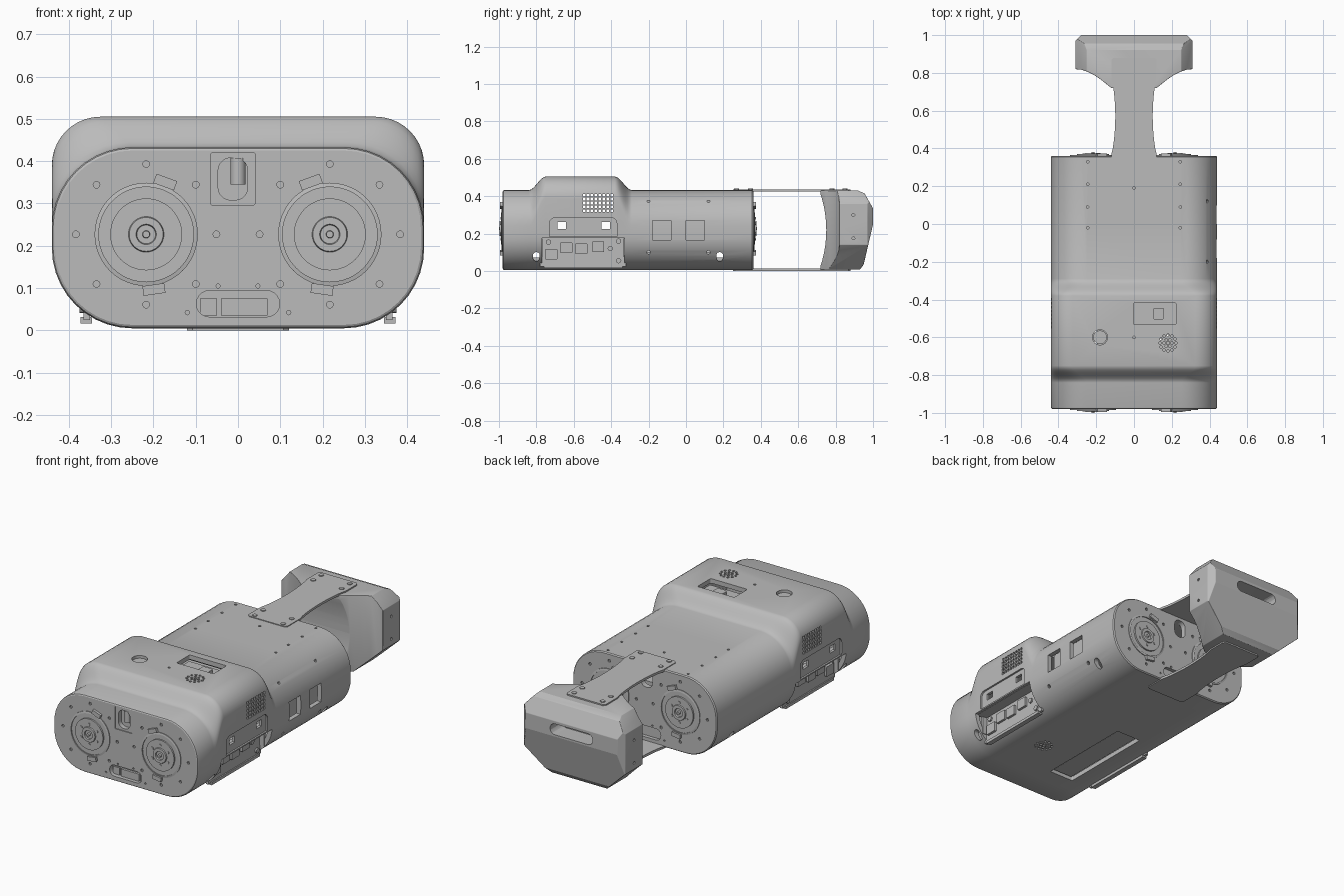
import bpy
import bmesh
import math
from mathutils import Vector

default_cube = bpy.data.objects.get("Cube")
if default_cube:
    bpy.data.objects.remove(default_cube, do_unlink=True)

grey = bpy.data.materials.new("plain grey")
grey.use_nodes = True
grey.diffuse_color = (0.5, 0.5, 0.5, 1)
grey.node_tree.nodes["Principled BSDF"].inputs["Base Color"].default_value = grey.diffuse_color

FRONT, BACK = -0.98, 0.36
HALF_WIDTH, FLOOR, ROOF, HUMP_ROOF = 0.44, 0.005, 0.433, 0.505
HUB_X, HUB_Z = 0.217, 0.227


# ---- helpers ----
def rounded(u, v, width, height, radius=0.0, steps=5):
    """Rounded rectangle outline; radius may be one value or (bottom, top)."""
    low, high = radius if isinstance(radius, tuple) else (radius, radius)
    points = []
    corners = [(1, -1, low, -90), (1, 1, high, 0), (-1, 1, high, 90), (-1, -1, low, 180)]
    for su, sv, r, start in corners:
        cu, cv = u + su * (width / 2 - r), v + sv * (height / 2 - r)
        for i in range(steps + 1 if r else 1):
            a = math.radians(start + 90 * i / steps)
            points.append((cu + r * math.cos(a), cv + r * math.sin(a)))
    return points


def circle(u, v, radius, count=16):
    angles = [math.tau * i / count for i in range(count)]
    return [(u + radius * math.cos(a), v + radius * math.sin(a)) for a in angles]


def place(axis, along, u, v):
    return {"x": (along, u, v), "y": (u, along, v), "z": (u, v, along)}[axis]


def loft(bm, axis, sections):
    """Skin a list of (position, outline) sections and cap both ends."""
    rings = [[bm.verts.new(place(axis, at, *p)) for p in outline] for at, outline in sections]
    n = len(rings[0])
    for a, b in zip(rings, rings[1:]):
        for i in range(n):
            j = (i + 1) % n
            bm.faces.new((a[i], a[j], b[j], b[i]))
    bm.faces.new(rings[0])
    bm.faces.new(rings[-1])


def prism(bm, axis, outline, low, high):
    loft(bm, axis, [(low, outline), (high, outline)])


def finish(name, bm, smooth=True):
    bmesh.ops.recalc_face_normals(bm, faces=bm.faces)
    mesh = bpy.data.meshes.new(name)
    bm.to_mesh(mesh)
    bm.free()
    mesh.materials.append(grey)
    obj = bpy.data.objects.new(name, mesh)
    bpy.context.collection.objects.link(obj)
    if smooth:
        shade(obj)
    return obj


def activate(obj):
    bpy.ops.object.select_all(action="DESELECT")
    obj.select_set(True)
    bpy.context.view_layer.objects.active = obj


def shade(obj):
    activate(obj)
    bpy.ops.object.shade_smooth_by_angle(angle=math.radians(30))


def carve(obj, bm, operation="DIFFERENCE"):
    """Apply a boolean made from a temporary mesh."""
    cutter = finish("cutter", bm, smooth=False)
    cutter.hide_render = True
    mod = obj.modifiers.new("carve", "BOOLEAN")
    mod.operation, mod.solver, mod.object = operation, "EXACT", cutter
    activate(obj)
    bpy.ops.object.modifier_apply(modifier=mod.name)
    bpy.data.objects.remove(cutter, do_unlink=True)


def solid(name, *prisms):
    bm = bmesh.new()
    for p in prisms:
        prism(bm, *p)
    return finish(name, bm)


# ---- body shell: rounded tube with a raised hump ----
def hump(y):
    t = min(max(min((y + 0.84) / 0.09, (-0.29 - y) / 0.09), 0), 1)
    return t * t * (3 - 2 * t)


def body_section(y, inset):
    h = hump(y)
    top = ROOF + (HUMP_ROOF - ROOF) * h - inset
    low = FLOOR + inset
    radii = (0.19 - inset, 0.19 - 0.075 * h - inset)
    return y, rounded(0, (top + low) / 2, 2 * (HALF_WIDTH - inset), top - low, radii, 10)


ramps = [start + 0.09 * i / 8 for start in (-0.84, -0.38) for i in range(9)]
bm = bmesh.new()
ends = [(FRONT, 0.008), (FRONT + 0.003, 0.003), (FRONT + 0.01, 0)]
loft(bm, "y", [body_section(y, i) for y, i in ends] + [body_section(y, 0) for y in ramps]
     + [body_section(BACK - 0.006, 0), body_section(BACK, 0.005)])
body = finish("body_shell", bm, smooth=False)

bm = bmesh.new()
loft(bm, "y", [body_section(y, 0.025) for y in [FRONT + 0.03] + ramps + [BACK - 0.03]])
carve(body, bm)

# shallow recesses and the connector bays
bm = bmesh.new()
prism(bm, "y", rounded(-0.012, 0.358, 0.106, 0.124, 0.006), FRONT - 0.02, FRONT + 0.005)
for s in (-1, 1):
    prism(bm, "x", rounded(-0.55, 0.235, 0.36, 0.1, (0, 0.03)), s * 0.43, s * 0.5)
    prism(bm, "x", rounded(-0.55, 0.105, 0.44, 0.145), s * 0.365, s * 0.5)
carve(body, bm)

# openings and screw holes
bm = bmesh.new()
for s in (-1, 1):
    for y in (-0.665, -0.43):
        prism(bm, "x", rounded(y, 0.243, 0.045, 0.036), s * 0.38, s * 0.5)
    for i in range(8):
        for j in range(5):
            prism(bm, "x", rounded(-0.545 + 0.021 * i, 0.322 + 0.021 * j, 0.014, 0.014),
                  s * 0.37, s * 0.5)
    for y in (-0.8, -0.355, 0.18):
        prism(bm, "x", rounded(y, 0.077, 0.036, 0.048, 0.017), s * 0.36, s * 0.5)
    for y in (0.33, 0.21, 0.09, -0.02):
        prism(bm, "z", circle(s * 0.245, y, 0.007, 8), ROOF - 0.01, ROOF + 0.05)
    for end, out in ((FRONT, -1), (BACK, 1)):
        for u, v in circle(s * HUB_X, HUB_Z, 0.166, 8):
            prism(bm, "y", circle(u, v, 0.008, 10), end - out * 0.01, end + out * 0.02)
        for u, v in ((0.12, 0.042), (0.047, 0.105)):
            prism(bm, "y", circle(s * u, v, 0.005, 8), end - out * 0.01, end + out * 0.02)
for y in (-0.13, 0.05):
    prism(bm, "x", rounded(y, 0.218, 0.098, 0.104), 0.38, 0.5)
for y in (-0.2, 0.12):
    for z in (0.1, 0.375):
        prism(bm, "x", circle(y, z, 0.009, 10), 0.385, 0.5)
for end in (FRONT, BACK):
    prism(bm, "y", rounded(0, 0.063, 0.196, 0.062, 0.03), end - 0.04, end + 0.04)
    prism(bm, "y", rounded(-0.012, 0.358, 0.07, 0.1, 0.03), end - 0.04, end + 0.04)
prism(bm, "z", rounded(0.11, -0.475, 0.225, 0.115, 0.008), 0.45, 0.55)
prism(bm, "z", circle(-0.18, -0.6, 0.04, 32), 0.45, 0.55)
prism(bm, "z", rounded(-0.135, -0.48, 0.15, 0.55, 0.008), -0.05, 0.05)
for y, z in ((-0.6, HUMP_ROOF), (0.19, ROOF)):
    prism(bm, "z", circle(0, y, 0.007, 8), z - 0.01, z + 0.03)
for x, y, low, high in ((0.18, -0.63, 0.46, 0.55), (0.14, -0.57, -0.05, 0.05)):
    for ring, count in ((0.0, 1), (0.02, 6), (0.042, 12)):
        for u, v in circle(x, y, ring, count):
            prism(bm, "z", circle(u, v, 0.007, 8), low, high)
carve(body, bm)
shade(body)

# ---- parts behind the openings ----
solid("electronics_deck", ("y", rounded(0, 0.21, 0.76, 0.2, 0.02), -0.2, 0.3))
solid("battery_block", ("z", rounded(-0.135, -0.48, 0.12, 0.53), 0.018, 0.1))
solid("display_module", ("z", rounded(0.11, -0.475, 0.25, 0.14), 0.44, 0.462),
      ("z", rounded(0.13, -0.475, 0.06, 0.06, 0.01), 0.462, 0.48))
solid("round_button", ("z", circle(-0.18, -0.6, 0.036, 32), 0.47, 0.492))
solid("camera_lens", ("z", circle(0, FRONT + 0.018, 0.018, 20), 0.345, 0.408))
solid("camera_backing", ("y", rounded(-0.012, 0.358, 0.1, 0.12), FRONT + 0.03, FRONT + 0.05))
for name, y in (("front", FRONT + 0.02), ("back", BACK - 0.04)):
    solid(name + "_slot_connectors", ("y", rounded(-0.07, 0.055, 0.04, 0.04), y, y + 0.02),
          ("y", rounded(0.015, 0.055, 0.11, 0.04), y - 0.005, y + 0.02),
          ("y", rounded(0, 0.065, 0.24, 0.07), y + 0.008, y + 0.02))

# connector bays on both sides
for side, s in (("left", 1), ("right", -1)):
    solid(side + "_connector_panel",
          ("x", rounded(-0.55, 0.105, 0.46, 0.16), s * 0.35, s * 0.365),
          ("x", rounded(-0.55, 0.182, 0.46, 0.012), s * 0.35, s * 0.425),
          ("x", rounded(-0.55, 0.024, 0.42, 0.016), s * 0.345, s * 0.372),
          *[("x", rounded(y, 0.125, 0.012, 0.1), s * 0.355, s * 0.392) for y in (-0.772, -0.328)])
    sockets = [(-0.72, 0.09), (-0.64, 0.125), (-0.56, 0.12), (-0.47, 0.13)]
    solid(side + "_sockets",
          *[("x", rounded(y, z, 0.065, 0.055, 0.004), s * 0.362, s * 0.378) for y, z in sockets],
          *[("x", circle(y, z, 0.014, 12), s * 0.362, s * 0.374)
            for y, z in ((-0.405, 0.12), (-0.36, 0.16), (-0.735, 0.155), (-0.36, 0.055))])

# ---- motor hubs: turned profile (radius, height) on both ends ----
HUB_PROFILE = [(0.122, -0.005), (0.122, 0.004), (0.112, 0.006), (0.112, 0.001), (0.085, 0.001),
               (0.085, 0.01), (0.042, 0.01), (0.04, 0.016), (0.024, 0.016), (0.022, 0.009),
               (0.009, 0.009), (0.008, 0.02)]
for end_name, end, out in (("front", FRONT, -1), ("back", BACK, 1)):
    for side, s in (("left", 1), ("right", -1)):
        x = s * HUB_X
        bm = bmesh.new()
        loft(bm, "y", [(end + out * h, circle(x, HUB_Z, r, 48)) for r, h in HUB_PROFILE])
        finish(f"{end_name}_{side}_hub", bm)
        solid(f"{end_name}_{side}_hub_bolts",
              *[("y", circle(u, v, 0.008, 10), end, end + out * 0.013)
                for u, v in [(x + b, HUB_Z + a) for a, b in circle(0, 0, 0.055, 6)]])
        clips = []
        for angle in (110, 262):
            a = math.radians(angle)
            radial = Vector((math.cos(a), math.sin(a)))
            tangent = Vector((-radial.y, radial.x))
            quad = [radial * r + tangent * t
                    for r, t in ((0.12, -0.026), (0.143, -0.026), (0.143, 0.026), (0.12, 0.026))]
            clips.append(("y", [(x + s * p.x, HUB_Z + p.y) for p in quad],
                          end - out * 0.002, end + out * 0.014))
        solid(f"{end_name}_{side}_hub_clips", *clips)

# ---- waisted handle plates above and below ----
waist = [(0.12 - 0.021 * math.sin(math.pi * i / 12) ** 0.7, 0.37 + 0.4 * i / 12)
         for i in range(13)]
half = [(0.108, 0.25), (0.12, 0.262)] + waist + [(0.12, 0.868), (0.108, 0.88)]
plate = half + [(-x, y) for x, y in reversed(half)]
for name, low, high in (("upper", 0.424, 0.437), ("lower", 0.0, 0.013)):
    solid(name + "_handle_plate", ("z", plate, low, high))
bolt_spots = [(s * 0.087, y) for s in (-1, 1) for y in (0.27, 0.345, 0.78, 0.85)]
solid("upper_handle_bolts", *[("z", circle(x, y, 0.013, 12), 0.43, 0.441) for x, y in bolt_spots])

# ---- end grip: three crossed outlines, softened, with a hand slot ----
curve = [(0.12 + 0.19 * i / 6, 0.72 + 0.1 * math.sin(math.pi * i / 12)) for i in range(7)]
plan = curve + [(0.31, 0.97), (0.28, 1.0)]
grip = solid("end_grip", ("z", plan + [(-x, y) for x, y in reversed(plan)], -0.1, 0.6))
side_outline = [(0.65, 0.008), (0.93, 0.008), (0.95, 0.035), (1.0, 0.25), (1.0, 0.335),
                (0.955, 0.415), (0.92, 0.43), (0.65, 0.43)]
end_outline = [(0.17, 0.008), (0.31, 0.14), (0.31, 0.36), (0.25, 0.43)]
end_outline += [(-x, z) for x, z in reversed(end_outline)]
for axis, outline, low, high in (("x", side_outline, -0.5, 0.5), ("y", end_outline, 0.5, 1.2)):
    bm = bmesh.new()
    prism(bm, axis, outline, low, high)
    carve(grip, bm, "INTERSECT")
bm = bmesh.new()
prism(bm, "x", circle(0.133, 0.219, 0.617, 96), -0.5, 0.5)
carve(grip, bm)
bevel = grip.modifiers.new("soft edges", "BEVEL")
bevel.width, bevel.segments, bevel.angle_limit = 0.012, 3, math.radians(25)
activate(grip)
bpy.ops.object.modifier_apply(modifier=bevel.name)
bm = bmesh.new()
prism(bm, "y", rounded(0, 0.29, 0.26, 0.06, 0.029), 0.9, 1.1)
for s in (-1, 1):
    for z in (0.175, 0.3):
        prism(bm, "x", circle(0.895, z, 0.008, 10), s * 0.29, s * 0.4)
carve(grip, bm)
shade(grip)
